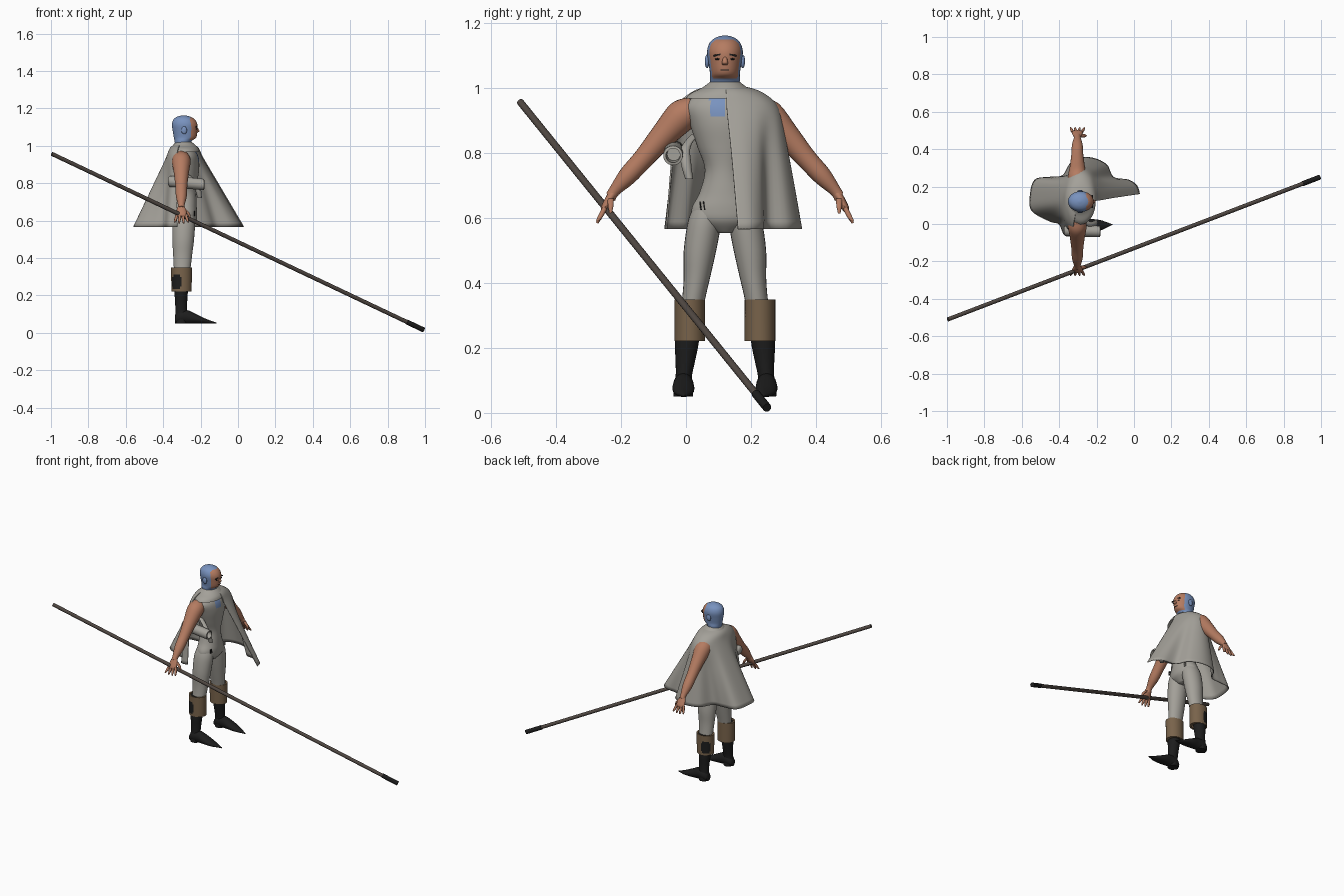
import bpy, bmesh, math
from mathutils import Vector, Matrix

if "Cube" in bpy.data.objects:
    bpy.data.objects.remove(bpy.data.objects["Cube"])

CY = 0.12  # figure's mirror plane


def mat(name, r, g, b):
    m = bpy.data.materials.new(name)
    m.diffuse_color = (r, g, b, 1)
    m.use_nodes = True
    m.node_tree.nodes["Principled BSDF"].inputs["Base Color"].default_value = m.diffuse_color
    return m


CLOTH = mat("grey cloth", 0.37, 0.355, 0.32)
SKIN = mat("skin", 0.46, 0.20, 0.12)
BLUE = mat("hood blue", 0.19, 0.29, 0.52)
BROWN = mat("cuff brown", 0.19, 0.125, 0.07)
BLACK = mat("boot black", 0.012, 0.012, 0.012)
WOOD = mat("staff wood", 0.085, 0.068, 0.058)


def spline(pts, k):
    """Smooth resampling of a list of tuples, k steps per span."""
    out = []
    for i in range(len(pts) - 1):
        a, b, c, d = (pts[max(0, min(len(pts) - 1, i + o))] for o in (-1, 0, 1, 2))
        for s in range(k):
            t = s / k
            out.append(tuple(0.5 * (2 * q + (r - p) * t + (2 * p - 5 * q + 4 * r - w) * t * t
                                    + (3 * q - p - 3 * r + w) * t ** 3)
                             for p, q, r, w in zip(a, b, c, d)))
    return out + [tuple(pts[-1])]


def finish(name, bm, mats, rule=None):
    bmesh.ops.recalc_face_normals(bm, faces=bm.faces)
    if rule:
        for f in bm.faces:
            f.material_index = int(rule(f.calc_center_median()))
    me = bpy.data.meshes.new(name)
    bm.to_mesh(me)
    bm.free()
    for m in mats:
        me.materials.append(m)
    ob = bpy.data.objects.new(name, me)
    bpy.context.collection.objects.link(ob)
    bpy.ops.object.select_all(action='DESELECT')
    bpy.context.view_layer.objects.active = ob
    ob.select_set(True)
    bpy.ops.object.shade_smooth_by_angle(angle=math.radians(50))
    return ob


def loft(name, secs, mats, u=(1, 0, 0), v=(0, 1, 0), k=4, n=24, rule=None, cap=True):
    """Skin of elliptical rings; each section is (x, y, z, ru, rv)."""
    u, v = Vector(u), Vector(v).normalized()
    bm = bmesh.new()
    rings = []
    for x, y, z, ru, rv in (spline(secs, k) if k > 1 else secs):
        rings.append([bm.verts.new(Vector((x, y, z)) + u * ru * math.cos(a) + v * rv * math.sin(a))
                      for a in (2 * math.pi * i / n for i in range(n))])
    for p, q in zip(rings, rings[1:]):
        for i in range(n):
            bm.faces.new((p[i], p[(i + 1) % n], q[(i + 1) % n], q[i]))
    if cap:
        bm.faces.new(rings[0])
        bm.faces.new(rings[-1])
    return finish(name, bm, mats, rule)


def blob(name, loc, size, m, box=False, tilt=0):
    bm = bmesh.new()
    if box:
        bmesh.ops.create_cube(bm, size=1)
    else:
        bmesh.ops.create_uvsphere(bm, u_segments=16, v_segments=10, radius=0.5)
    bmesh.ops.transform(bm, matrix=Matrix.Translation(loc) @ Matrix.Rotation(tilt, 4, 'X')
                        @ Matrix.Diagonal((*size, 1)), verts=bm.verts)
    return finish(name, bm, [m])


# torso with a blue patch on the chest
torso = [(.555, .03, .03), (.59, .06, .095), (.63, .066, .102), (.68, .064, .078), (.75, .062, .062),
         (.82, .07, .085), (.89, .078, .108), (.945, .072, .12), (.985, .05, .085), (1.015, .036, .045)]
loft("torso", [(-.285, CY, z, a, b) for z, a, b in torso], [CLOTH, BLUE], n=64, k=5,
     rule=lambda c: c.x > -.26 and .073 < c.y < .125 and .915 < c.z < .982)

# head: hood at the back and sides, face in front
head = [(.985, -.298, .036, .042), (1.025, -.293, .046, .046), (1.045, -.283, .06, .046),
        (1.08, -.283, .066, .051), (1.115, -.285, .068, .055), (1.142, -.288, .056, .046),
        (1.157, -.29, .032, .027), (1.163, -.29, .006, .005)]
loft("head", [(x, CY, z, a, b) for z, x, a, b in head], [BLUE, SKIN], n=48,
     rule=lambda c: c.x > -.256 + max(0, abs(c.y - CY) - .04) and 1.032 < c.z < 1.152)
loft("nose", [(-.222, CY, 1.1, .004, .005), (-.214, CY, 1.08, .008, .009), (-.222, CY, 1.072, .006, .008)],
     [SKIN], n=12)
blob("mouth", (-.2215, CY, 1.057), (.006, .026, .003), BLACK, True)

# collar draped over the shoulders
loft("collar", [(-.29, CY, 1.02, .043, .046), (-.287, CY, 1.002, .062, .07),
                (-.285, CY, .985, .074, .105), (-.285, CY, .968, .08, .122)], [CLOTH], n=40, cap=False)

# paired limbs and face details
for s, side in ((-1, "right"), (1, "left")):
    Y = lambda d: CY + s * d
    blob(side + "_ear", (-.288, Y(.055), 1.083), (.03, .014, .042), BLUE)
    blob(side + "_brow", (-.222, Y(.022), 1.103), (.008, .027, .005), BLACK, True, -s * .2)
    blob(side + "_eye", (-.223, Y(.021), 1.09), (.007, .02, .006), BLACK)

    # trouser leg
    leg = [(.64, .05, .05, .045), (.59, .062, .06, .052), (.5, .077, .058, .05),
           (.42, .086, .051, .041), (.36, .095, .046, .036), (.3, .105, .04, .034)]
    loft(side + "_leg", [(-.288 - .012 * (.64 - z) / .34, Y(d), z, a, b) for z, d, a, b in leg], [CLOTH])
    # thigh marks
    for d in (.075, .064):
        blob(side + "_thigh_mark" if s < 0 else "left_thigh_seam", (-.232, Y(d), .638),
             (.006, .004, .026), BLACK if s < 0 else CLOTH, True, .15)

    # boot shaft, pointed foot and wide cuff with a dark outer patch
    shaft = [(.345, .106, .04, .038), (.222, .117, .036, .037), (.16, .122, .032, .03),
             (.11, .127, .031, .025), (.07, .128, .033, .03), (.05, .128, .03, .03)]
    loft(side + "_boot", [(-.304, Y(d), z, a, b) for z, d, a, b in shaft], [BLACK])
    foot = [(-.338, .02, .022), (-.315, .031, .034), (-.27, .031, .036), (-.225, .034, .026),
            (-.18, .028, .015), (-.145, .014, .008), (-.116, .002, .003)]
    loft(side + "_foot", [(x, Y(.128 - max(0, x + .2) * .06), .049 + h, w, h) for x, w, h in foot],
         [BLACK], u=(0, 1, 0), v=(0, 0, 1))
    wall = [(.222, .036, .036), (.222, .054, .047)]
    wall += [(.222 + .128 * i / 10, .054 + .002 * i / 10, .047) for i in range(1, 11)]
    wall += [(.35, .045, .04), (.32, .04, .036)]
    loft(side + "_cuff", [(-.302, Y(.108), z, a, b) for z, a, b in wall], [BROWN, BLACK], k=1, n=48, cap=False,
         rule=lambda c: (abs(c.y - CY) > .125 and c.z < .34
                         and ((c.x + .328) / .028) ** 2 + ((c.z - .272) / .043) ** 2 < 1))

    # bare arm
    arm = [(.085, .945, .04), (.13, .918, .05), (.19, .855, .04), (.25, .785, .032),
           (.30, .73, .029), (.34, .685, .018), (.352, .665, .018)]
    loft(side + "_arm", [(-.303, Y(d), z, r, r) for d, z, r in arm], [SKIN], v=(0, s * .72, .69))
    # hand with spread fingers
    loft(side + "_palm", [(-.303, Y(.343), .68, .016, .014), (-.303, Y(.358), .655, .026, .013),
                          (-.303, Y(.372), .63, .028, .011), (-.303, Y(.376), .62, .022, .007)],
         [SKIN], v=(0, s * .85, .5), n=16)
    for i in range(4):
        x = -.326 + .0155 * i
        spread = (i - 1.5) * .009
        tip = .582 + .006 * abs(i - 1.5)
        loft(f"{side}_finger_{i + 1}", [(x, Y(.37), .632, .008, .008), (x + spread * .6, Y(.384), .605, .0075, .0075),
                                        (x + spread, Y(.394), tip, .004, .004)], [SKIN], v=(0, s, .4), n=10)
    loft(side + "_thumb", [(-.286, Y(.352), .66, .01, .01), (-.266, Y(.352), .638, .009, .009),
                           (-.256, Y(.352), .615, .004, .004)], [SKIN], n=10)

# cape: open sheet from the front edge, round the left side and back, to behind the right arm
hem = [(.03, .16), (.015, .205), (-.03, .235), (-.11, .25), (-.15, .32), (-.24, .355), (-.33, .335),
       (-.38, .26), (-.45, .25), (-.53, .235), (-.555, .15), (-.545, .07), (-.45, .015), (-.40, 0),
       (-.37, -.06), (-.325, -.06)]
columns = []
for j, (hx, hy) in enumerate(hem):
    a = math.radians(2 + 243 * j / (len(hem) - 1))
    c, s = math.cos(a), math.sin(a)
    sx, sy = -.285 + .098 * c, CY + .165 * s
    rows = [(-.288 + .052 * c, CY + .055 * s, 1.005), (-.287 + .076 * c, CY + .115 * s, .985), (sx, sy, .935)]
    rows += [(sx + (hx - sx) * t, sy + (hy - sy) * t ** .9, .935 - .368 * t) for t in (.33, .66, 1)]
    columns.append(sum(rows, ()))
bm = bmesh.new()
grid = []
for col in spline(columns, 5):
    grid.append([bm.verts.new(p) for p in spline([col[i:i + 3] for i in range(0, len(col), 3)], 4)])
for p, q in zip(grid, grid[1:]):
    for i in range(len(p) - 1):
        bm.faces.new((p[i], q[i], q[i + 1], p[i + 1]))
cape = finish("cape", bm, [CLOTH])
mod = cape.modifiers.new("thickness", 'SOLIDIFY')
mod.thickness = .005
mod.offset = 0

# rolled bundle carried at the right side, hollow at the front
loft("rolled_bundle", [(-.375, -.035, .812, .018, .018), (-.365, -.035, .81, .029, .029),
                       (-.28, -.037, .802, .031, .031), (-.182, -.04, .793, .03, .03),
                       (-.18, -.04, .793, .022, .022), (-.23, -.038, .797, .02, .02)],
     [CLOTH], u=(0, 1, 0), v=(0, 0, 1), k=1, n=28)
loft("bundle_tie", [(-.30, .03, .86, .012, .012), (-.24, .0, .82, .014, .014), (-.215, .0, .77, .016, .016),
                    (-.205, .01, .72, .012, .012)], [CLOTH], n=12)

# long staff with a dark tip
start, end = Vector((-.995, -.51, .957)), Vector((.992, .25, .016))
axis = (end - start).normalized()
across = axis.cross(Vector((0, 0, 1))).normalized()
for name, a, b, r, m in (("staff", 0, .97, .011, WOOD), ("staff_tip", .955, 1, .0135, BLACK)):
    ends = [start.lerp(end, a), start.lerp(end, b)]
    loft(name, [(*p, r, r) for p in ends], [m], u=across, v=axis.cross(across), k=1, n=16)
